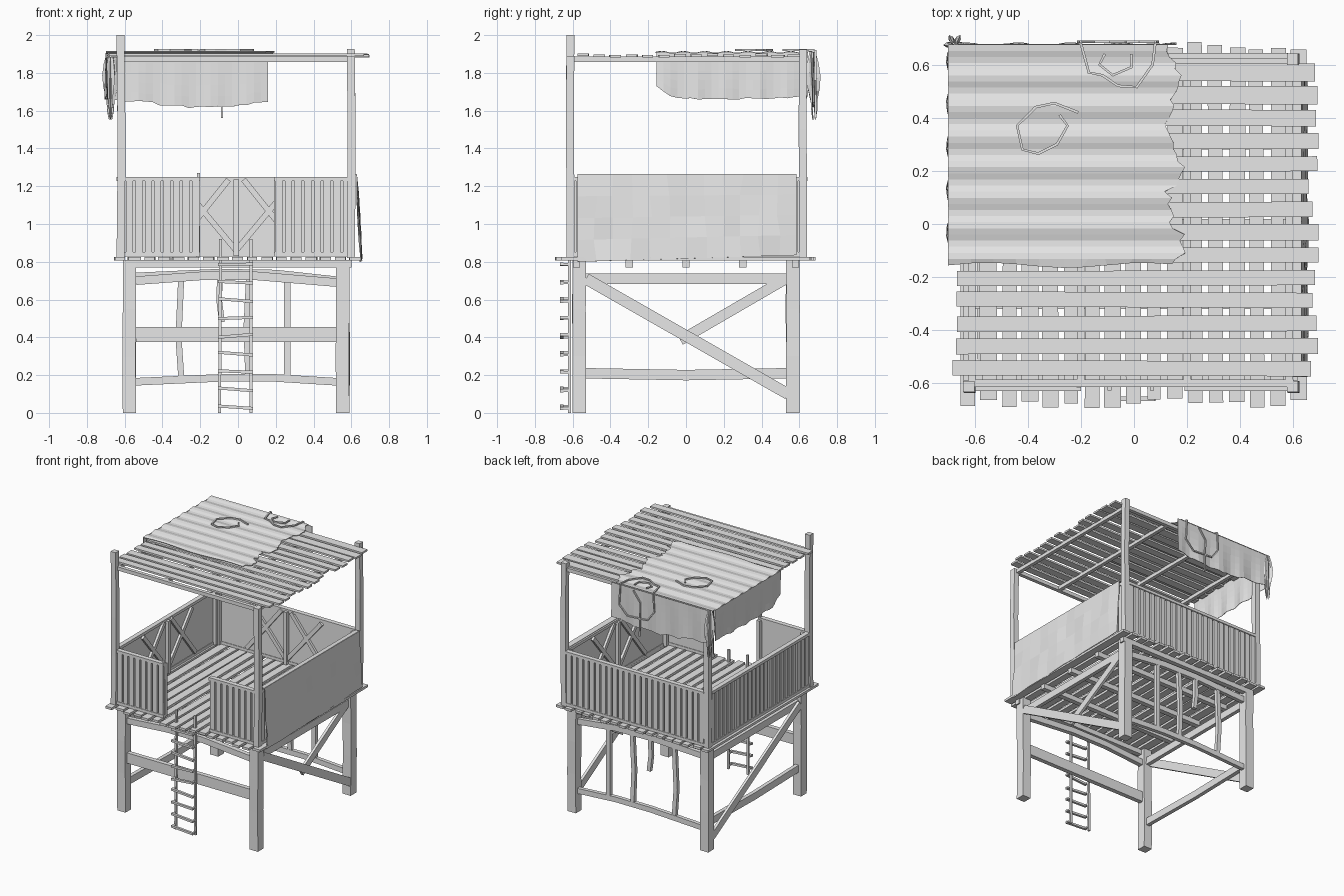
import bpy, bmesh, math, random
from mathutils import Vector

random.seed(4)
cube = bpy.data.objects.get("Cube")
if cube:
    bpy.data.objects.remove(cube, do_unlink=True)

grey = bpy.data.materials.new("plain_grey")
grey.use_nodes = True
grey.diffuse_color = (0.8, 0.8, 0.8, 1)
grey.node_tree.nodes["Principled BSDF"].inputs["Base Color"].default_value = (0.8, 0.8, 0.8, 1)

X, Y, Z = Vector((1, 0, 0)), Vector((0, 1, 0)), Vector((0, 0, 1))
rnd = random.uniform


def sweep(bm, points, w, d, n):
    """Rectangular bar along points: d thick along n, w wide across it."""
    pts = [Vector(p) for p in points]
    rings = []
    for i, p in enumerate(pts):
        t = pts[min(i + 1, len(pts) - 1)] - pts[max(i - 1, 0)]
        u = n.cross(t).normalized() * w / 2
        v = n * d / 2
        rings.append([bm.verts.new(p + c) for c in (u + v, v - u, -u - v, u - v)])
    for a, b in zip(rings, rings[1:]):
        for k in range(4):
            m = (k + 1) % 4
            bm.faces.new((a[k], a[m], b[m], b[k]))
    bm.faces.new(rings[0][::-1])
    bm.faces.new(rings[-1])


def sheet(bm, nu, nv, f):
    """Grid surface from f(u, v) with u, v in 0..1."""
    g = [[bm.verts.new(f(i / nu, j / nv)) for j in range(nv + 1)] for i in range(nu + 1)]
    for i in range(nu):
        for j in range(nv):
            bm.faces.new((g[i][j], g[i + 1][j], g[i + 1][j + 1], g[i][j + 1]))


def finish(bm, name, thickness=0):
    bmesh.ops.recalc_face_normals(bm, faces=bm.faces)
    me = bpy.data.meshes.new(name)
    bm.to_mesh(me)
    bm.free()
    me.materials.append(grey)
    ob = bpy.data.objects.new(name, me)
    bpy.context.collection.objects.link(ob)
    if thickness:
        mod = ob.modifiers.new("thickness", "SOLIDIFY")
        mod.thickness = thickness
        mod.offset = 0
    return ob


def bars(name, items):
    bm = bmesh.new()
    for it in items:
        sweep(bm, *it)
    return finish(bm, name)


# Legs, slightly crooked
for sx, lx in (("right", -0.575), ("left", 0.555)):
    for sy, ly in (("front", -0.565), ("back", 0.565)):
        path = [(lx, ly, 0), (lx + rnd(-.004, .004), ly, 0.3), (lx, ly + rnd(-.004, .004), 0.55), (lx, ly, 0.81)]
        bars(f"{sy}_{sx}_leg", [(path, 0.07, 0.07, X)])

# Upper posts
for name, x, y, top in (("front_right_post", -.622, -.612, 2.0), ("front_left_post", .597, -.612, 1.89),
                        ("back_right_post", -.622, .62, 1.89), ("back_left_post", .597, .62, 1.925)):
    path = [(x, y, 0.82), (x + .004, y, 1.2), (x + .005, y - .003, 1.5), (x, y, top)]
    bars(name, [(path, 0.042, 0.042, X)])

# Lower framing: front, back and side beams
f, b = -0.565, 0.565
bars("front_beams", [
    ([(-.54, f, .70), (-.2, f, .725), (.1, f, .725), (.52, f, .69)], .045, .035, Y),
    ([(-.54, f, .415), (.52, f, .415)], .08, .035, Y)])
bars("back_beams", [
    ([(-.54, b, .72), (-.1, b, .74), (.2, b, .735), (.52, b, .70)], .045, .03, Y),
    ([(-.54, b, .165), (-.1, b, .185), (.2, b, .185), (.52, b, .165)], .04, .03, Y)])
bars("back_poles", [
    ([(-.30, b, .18), (-.315, b, .4), (-.30, b, .73)], .032, .028, Y),
    ([(.055, b, .18), (.045, b, .45), (.06, b, .74)], .032, .028, Y),
    ([(.26, b, .18), (.26, b, .72)], .034, .028, Y),
    ([(-.085, b, .48), (-.1, b, .6), (-.095, b, .74)], .03, .028, Y)])
for name, x, s in (("left_side", .555, 1), ("right_side", -.575, -1)):
    bars(name + "_braces", [
        ([(x, -.54, .71), (x, .54, .71)], .055, .03, X),
        ([(x + s * .025, -.53, .71), (x + s * .025, .54, .10)], .06, .02, X)])
bars("broken_brace", [([(.56, .53, .71), (.56, -.03, .385)], .055, .02, X)])
bars("low_side_beam", [([(-.575, -.54, .21), (-.575, 0, .2), (-.575, .54, .21)], .055, .03, X)])

# Platform joists and floor planks
bars("floor_joists", [([(-.6, y, .79), (.6, y, .79)], .04, .038, Y) for y in (-.58, -.3, 0, .3, .58)])
planks = []
for i in range(17):
    x = -.625 + i * 1.245 / 16
    planks.append(([(x, -.655 - rnd(0, .04), .816), (x + rnd(-.008, .008), .655 + rnd(0, .03), .816)],
                   rnd(.05, .066), .018, Z))
bars("floor_planks", planks)


# Slatted walls with an inner panel, rails and framing
def wall(name, a, b, n, braced=True):
    a, b = Vector(a), Vector(b)
    length = (b - a).length
    along = (b - a) / length
    at = lambda s, z, off: a + along * s + n * off + Z * z
    items = [([at(0, 1.04, -.008), at(length, 1.04, -.008)], .40, .006, n),
             ([at(0, 1.238, 0), at(length, 1.238, 0)], .022, .036, n),
             ([at(0, .84, 0), at(length, .84, 0)], .022, .03, n)]
    count = round(length / .05)
    step = length / count
    for i in range(count):
        s = (i + .5) * step
        items.append(([at(s, .83, .003), at(s, 1.24, .003)], step - .013, .016, n))
    bays = 2 if braced else 1
    for k in range(bays + 1):
        s = min(max(length * k / bays, .015), length - .015)
        items.append(([at(s, .83, -.025), at(s, 1.235, -.025)], .028, .028, n))
    if braced:
        m = length / 2
        for sgn in (-1, 1):
            items.append(([at(m, .86, -.02), at(m + sgn * .3, 1.22, -.02)], .03, .018, n))
            items.append(([at(m + sgn * .04, 1.235, -.02), at(m + sgn * .34, .86, -.02)], .03, .018, n))
    return bars(name, items)


wall("front_wall_right", (-.6, -.61, 0), (-.2, -.61, 0), -Y, False)
wall("front_wall_left", (.19, -.61, 0), (.6, -.61, 0), -Y, False)
wall("back_wall", (-.6, .625, 0), (.58, .625, 0), Y)
wall("right_wall", (-.625, -.59, 0), (-.625, .6, 0), -X)
wall("left_wall", (.6, -.59, 0), (.6, .6, 0), X)
bars("gate_post", [([(-.212, -.605, .82), (-.208, -.605, 1.27)], .016, .02, Y)])

# Ladder with rungs standing forward of the rails
ladder = [([(-.098, -.618, 0), (-.092, -.618, .92)], .016, .016, Y),
          ([(.07, -.618, 0), (.068, -.618, .92)], .016, .016, Y)]
for i in range(9):
    z = .03 + i * .0945
    tilt = rnd(-.008, .008)
    ladder.append(([(-.105, -.658, z + tilt), (.08, -.658, z - tilt)], .016, .018, Y))
    for x, h in ((-.096, tilt), (.07, -tilt)):
        ladder.append(([(x, -.66, z + h), (x, -.615, z + h)], .012, .012, Z))
bars("ladder", ladder)

# Roof frame and planks
bars("roof_frame", [([(-.62, y, 1.872), (.6, y, 1.872)], .028, .028, Y) for y in (-.6, .61)] +
     [([(x, -.6, 1.872), (x, .6, 1.872)], .028, .028, X) for x in (-.61, -.2, .2, .585)])
roof = []
for i in range(14):
    y = -.545 + i * 1.115 / 13
    z = 1.892 + rnd(-.004, .004)
    roof.append(([(-.665 - rnd(0, .03), y + rnd(-.006, .006), z), (.655 + rnd(0, .04), y, z)],
                 rnd(.054, .07), .014, Z))
bars("roof_planks", roof)


# Tarpaulin: ribbed top, two hanging sides and a gathered corner
def tarp_top(u, v):
    y = -.155 + .83 * v
    edge = .15 + .03 * math.sin(v * 17) + rnd(-.02, .02)
    x = -.7 + (edge + .7) * u
    return (x, y + (.01 * math.sin(u * 9) if v == 0 else 0), 1.909 + .006 * math.sin(v * 46))


def tarp_side(u, v):
    y = -.155 + .80 * u
    low = 1.665 + .07 * max(0, 1 - u * 9) + .03 * max(0, u - .7) + rnd(-.006, .006)
    return (-.698 + .008 * math.sin(u * 31) * v, y, 1.909 + (low - 1.909) * v)


def tarp_back(u, v):
    x = -.68 + .84 * u
    low = 1.655 - .04 * math.sin(u * 2.6) ** 2 + .04 * max(0, u - .85) + rnd(-.008, .008)
    return (x, .675 + .007 * math.sin(u * 27) * v, 1.909 + (low - 1.909) * v)


def tarp_corner(u, v):
    a = math.tau * u
    r = (.012 + .018 * math.sin(math.pi * min(v * 1.2, 1))) * (1 + .4 * math.cos(a * 6))
    return (-.675 + r * math.cos(a), .67 + r * math.sin(a) + .01 * v,
            1.91 - (.31 + .05 * math.sin(a * 3)) * v)


bm = bmesh.new()
sheet(bm, 10, 36, tarp_top)
sheet(bm, 22, 5, tarp_side)
sheet(bm, 22, 5, tarp_back)
sheet(bm, 24, 5, tarp_corner)
finish(bm, "tarpaulin", .004)


# Wrinkled cloth over the left wall
def cloth(u, v):
    y = -.575 + 1.16 * u
    bottom = .80 + .035 * u
    z = 1.262 + (bottom - 1.262) * v
    return (.628 + .024 * v + rnd(-.007, .007) * (v > 0), y + rnd(-.012, .012) * (0 < u < 1), z)


bm = bmesh.new()
sheet(bm, 12, 4, cloth)
sheet(bm, 12, 1, lambda u, v: (.628 - .04 * v, -.575 + 1.16 * u, 1.262 - .006 * v))
finish(bm, "wall_cloth", .004)

# Loose wires on the roof and hanging behind
ring = [(-.21, .42), (-.3, .455), (-.37, .44), (-.44, .37), (-.42, .28), (-.36, .265), (-.29, .3), (-.25, .37), (-.28, .41)]
loop = [(-.2, .68), (-.17, .57), (-.12, .56), (-.06, .52), (.01, .515), (.07, .6), (.08, .68)]
hook = [(-.11, .64), (-.13, .6), (-.08, .56), (-.01, .59), (-.01, .64)]
bars("roof_wires", [([(x, y, 1.922) for x, y in path], .01, .01, Z) for path in (ring, loop, hook)])
hang = [(-.2, 1.92), (-.21, 1.78), (-.15, 1.7), (.02, 1.69), (.09, 1.76), (.08, 1.92)]
tail = [(-.03, 1.9), (-.09, 1.82), (-.085, 1.56)]
bars("hanging_wires", [([(x, .686, z) for x, z in path], .01, .01, Y) for path in (hang, tail)])
